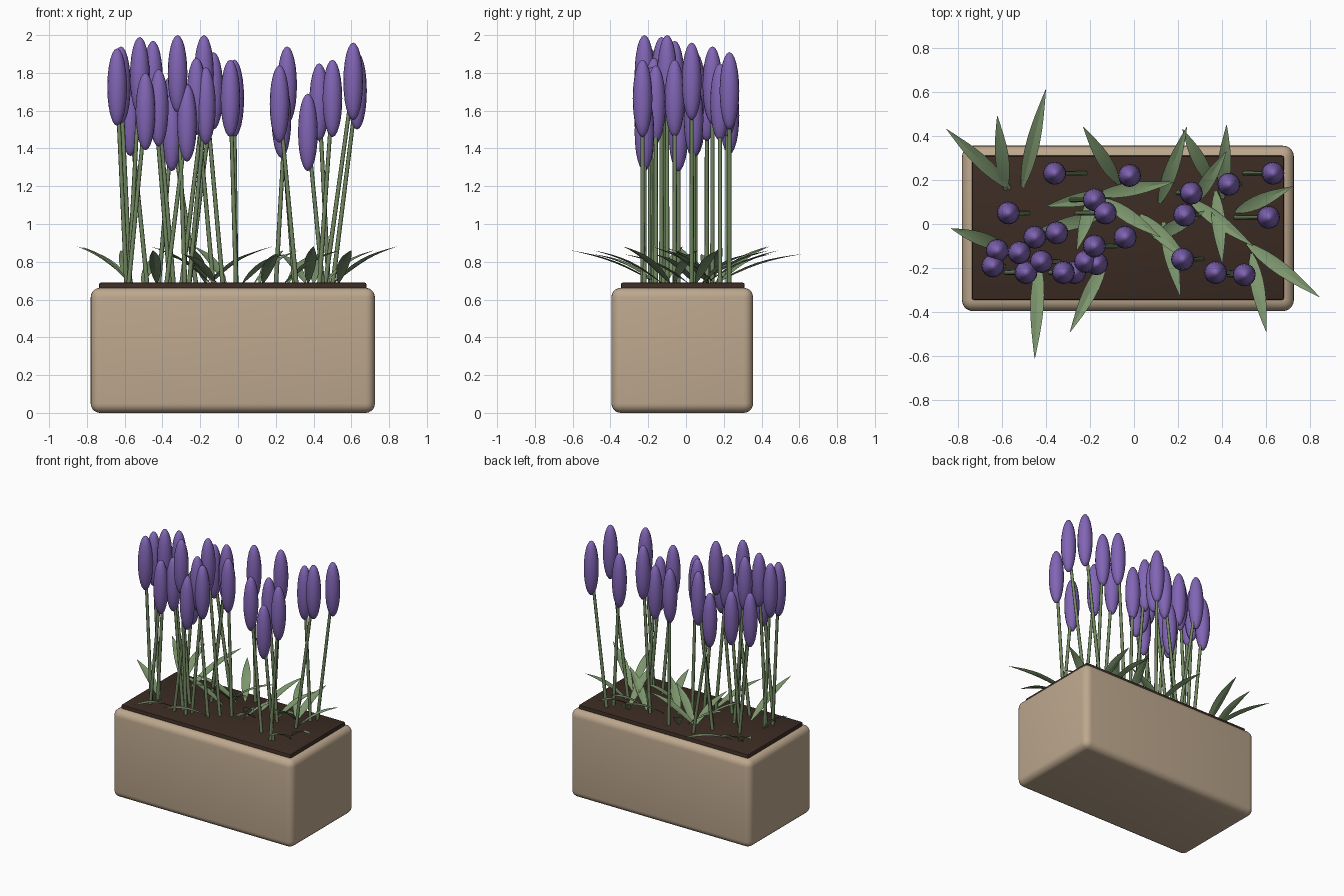
import bpy, bmesh, math
from mathutils import Vector, Matrix

cube = bpy.data.objects.get("Cube")
if cube:
    bpy.data.objects.remove(cube, do_unlink=True)


def material(name, rgb):
    mat = bpy.data.materials.new(name)
    mat.use_nodes = True
    color = (*rgb, 1)
    mat.diffuse_color = color
    shader = next(n for n in mat.node_tree.nodes if n.type == "BSDF_PRINCIPLED")
    shader.inputs["Base Color"].default_value = color
    return mat


CLAY = material("warm_clay", (.51, .39, .27))
EARTH = material("dark_earth", (.045, .025, .017))
STEM = material("stem_green", (.17, .25, .12))
LEAF = material("leaf_green", (.20, .30, .15))
PETAL = material("petal_purple", (.22, .13, .46))


def new_object(name, bm, mat, smooth_angle=None):
    """Turn a bmesh into a named object with one material."""
    mesh = bpy.data.meshes.new(name)
    bm.to_mesh(mesh)
    bm.free()
    mesh.materials.append(mat)
    obj = bpy.data.objects.new(name, mesh)
    bpy.context.collection.objects.link(obj)
    if smooth_angle is not None:
        bpy.ops.object.select_all(action="DESELECT")
        obj.select_set(True)
        bpy.context.view_layer.objects.active = obj
        bpy.ops.object.shade_smooth_by_angle(angle=math.radians(smooth_angle))
    return obj


def rounded_box(name, low, high, radius, segments, mat):
    low, high = Vector(low), Vector(high)
    size = high - low
    bm = bmesh.new()
    place = Matrix.Translation((low + high) / 2) @ Matrix.Diagonal((*size, 1))
    bmesh.ops.create_cube(bm, size=1, matrix=place)
    bmesh.ops.bevel(bm, geom=bm.edges[:], offset=radius, segments=segments,
                    profile=.5, affect="EDGES")
    return new_object(name, bm, mat, 40)


# Planter and soil
rounded_box("planter_box", (-.78, -.395, 0), (.725, .355, .662), .05, 5, CLAY)
rounded_box("soil", (-.735, -.345, .6), (.68, .31, .69), .01, 2, EARTH)

# Flowers in hundredths: head x, head y, head top, stem foot x
FLOWERS = [
    (-36, 23, 178, -22), (-57, 5, 177, -48), (-2, 22, 187, -1),
    (-18, 11, 185, -30), (-13, 5, 191, -26), (-4, -6, 187, -1),
    (-18, -10, 200, -8), (-35, -4, 169, -42), (-45, -6, 197, -36),
    (-52, -13, 199, -58), (-62, -12, 194, -57), (-64, -19, 193, -59),
    (-49, -22, 180, -58), (-42, -17, 182, -34), (-32, -22, 200, -28),
    (-27, -22, 174, -38), (-22, -17, 188, -13), (-17, -18, 183, -26),
    (22, -16, 184, 31), (23, 4, 176, 30), (26, 14, 194, 20),
    (43, 18, 185, 48), (63, 23, 191, 50), (61, 3, 196, 46),
    (37, -22, 169, 45), (50, -23, 187, 43),
]
HALF_HEIGHT = .205


def stem(bm, start, end, radius):
    along = end - start
    turn = along.to_track_quat("Z", "Y").to_matrix().to_4x4()
    bmesh.ops.create_cone(bm, cap_ends=True, segments=8, radius1=radius,
                          radius2=radius * .85, depth=along.length,
                          matrix=Matrix.Translation((start + end) / 2) @ turn)


stems, heads = bmesh.new(), bmesh.new()
for x, y, top, foot in FLOWERS:
    centre = Vector((x / 100, y / 100, top / 100 - HALF_HEIGHT))
    stem(stems, Vector((foot / 100, centre.y, .67)), centre, .012)
    bmesh.ops.create_uvsphere(
        heads, u_segments=16, v_segments=12, radius=1,
        matrix=Matrix.Translation(centre) @ Matrix.Diagonal((.052, .052, HALF_HEIGHT, 1)))
new_object("flower_stems", stems, STEM, 50)
new_object("flower_heads", heads, PETAL, 60)

# Leaves in hundredths: root x, root y, tip x, tip y
LEAVES = [
    (-55, 15, -85, 43), (-58, 14, -62, 49), (-51, 15, -40, 61),
    (-57, -11, -83, -2), (-43, -15, -45, -61), (-12, -15, -29, -49),
    (-6, 17, -23, 44), (11, 8, 24, 44), (40, 10, 42, 45),
    (50, -8, 84, -33), (53, -12, 60, -49), (13, 2, 21, -33),
    (-18, 13, 18, 19), (45, 5, 72, 17), (2, 5, 25, -17),
    (-14, 4, -46, -4), (8, -7, 32, 6), (36, 17, 22, 43),
    (37, 16, 40, -18), (24, 12, 54, -10), (-10, 14, -40, 8),
    (-17, 16, -26, -12), (-15, 12, 12, -6), (26, 8, 42, 33),
]


def leaf(bm, root, tip, width):
    """A folded, pointed blade that arches from root to tip."""
    along = tip - root
    side = Vector((-along.y, along.x, 0)).normalized()
    steps, rows = 8, []
    for i in range(steps + 1):
        t = i / steps
        arch = .025 * math.sin(math.pi * t)
        middle = root + along * t + Vector((0, 0, arch))
        half = side * (width * math.sin(math.pi * t ** .8) * .5 + .001)
        fold = Vector((0, 0, half.length * .3))
        rows.append([bm.verts.new(p) for p in
                     (middle - half + fold, middle, middle + half + fold)])
    for a, b in zip(rows, rows[1:]):
        for j in range(2):
            bm.faces.new((a[j], b[j], b[j + 1], a[j + 1]))


leaves = bmesh.new()
for i, (x, y, tip_x, tip_y) in enumerate(LEAVES):
    root = Vector((x / 100, y / 100, .68))
    tip = Vector((tip_x / 100, tip_y / 100, .88 - .02 * (i % 3)))
    leaf(leaves, root, tip, .06)
new_object("leaf_blades", leaves, LEAF, 30)
